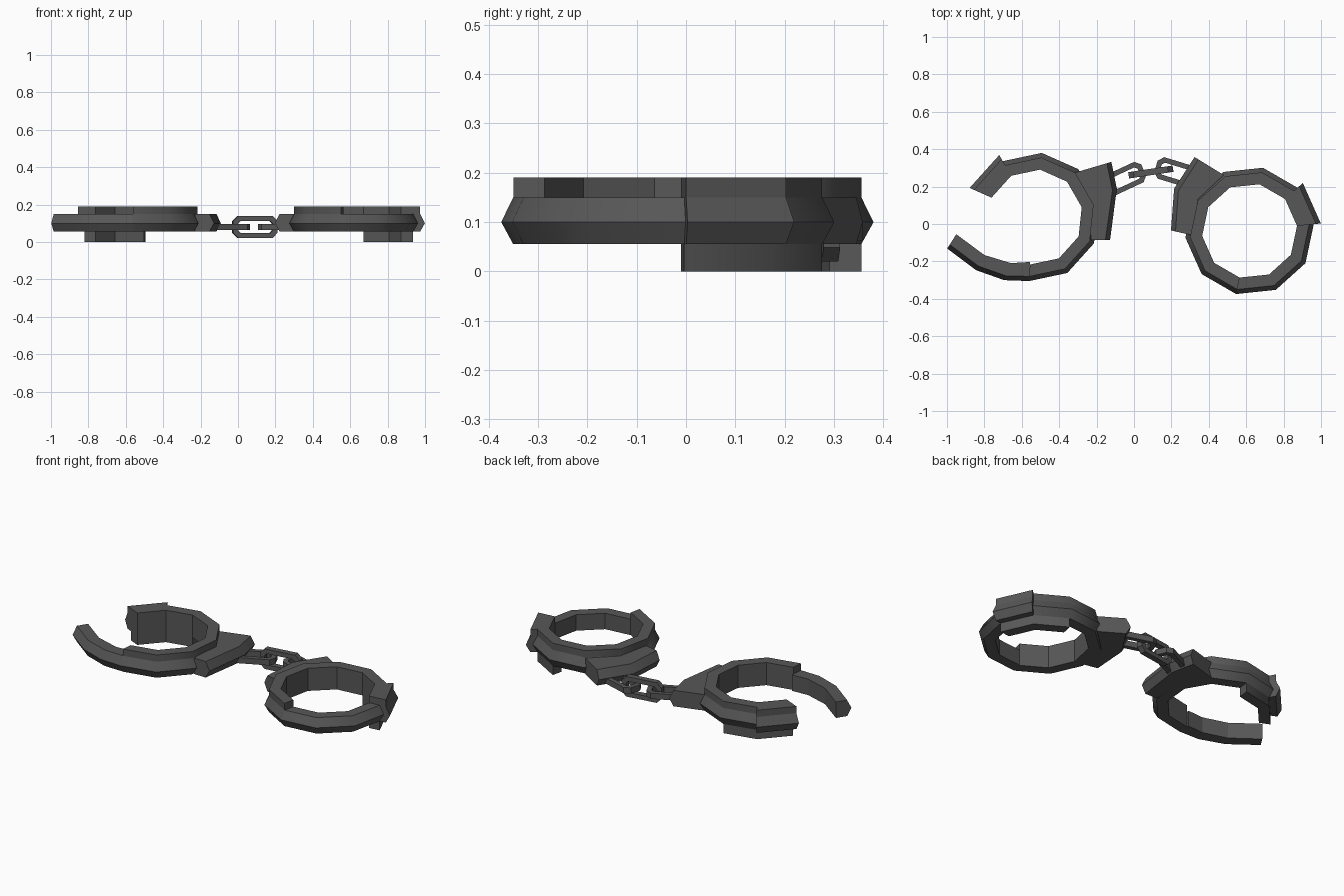
import bpy, bmesh, math
from mathutils import Vector, Matrix

if "Cube" in bpy.data.objects:
    bpy.data.objects.remove(bpy.data.objects["Cube"])

steel = bpy.data.materials.new("dark_grey_steel")
steel.diffuse_color = (0.095, 0.095, 0.095, 1)
steel.use_nodes = True
steel.node_tree.nodes["Principled BSDF"].inputs["Base Color"].default_value = steel.diffuse_color

R_IN, R_OUT, BULGE = 0.255, 0.32, 0.025
STEP = 36

# Cross-sections: (0 = inner edge / 1 = outer edge, extra offset, z)
RAISED = [(0, 0, .055), (1, 0, .055), (1, BULGE, .1), (1, 0, .15), (1, 0, .19), (0, 0, .19)]
ARM = [(0, 0, .055), (1, 0, .055), (1, BULGE, .1), (1, 0, .15), (0, 0, .15)]
PLATE = [(0, 0, 0), (1, 0, 0), (1, 0, .056), (0, 0, .056)]


def finish(bm, name):
    """Clean the normals, keep strong corners sharp and make the object."""
    bmesh.ops.recalc_face_normals(bm, faces=bm.faces)
    for f in bm.faces:
        f.smooth = True
    for e in bm.edges:
        convex = e.is_convex
        e.smooth = convex and e.calc_face_angle(0) < math.radians(38)
    me = bpy.data.meshes.new(name)
    bm.to_mesh(me)
    bm.free()
    me.materials.append(steel)
    ob = bpy.data.objects.new(name, me)
    bpy.context.collection.objects.link(ob)
    return ob


def sweep(name, pairs, profile):
    """Carry a profile along (inner point, outer point) pairs and cap the ends."""
    bm = bmesh.new()
    rows = []
    for a, b in pairs:
        a, b = Vector(a), Vector(b)
        u = (b - a).normalized()
        row = []
        for t, extra, z in profile:
            p = a + (b - a) * t + u * extra
            row.append(bm.verts.new((p.x, p.y, z)))
        rows.append(row)
    n = len(profile)
    for r, s in zip(rows, rows[1:]):
        for i in range(n):
            j = (i + 1) % n
            bm.faces.new((r[i], r[j], s[j], s[i]))
    bm.faces.new(rows[0])
    bm.faces.new(rows[-1][::-1])
    return finish(bm, name)


def arc(centre, start, step, count, r_out=R_OUT):
    """Pairs of inner and outer ring points, one every 36 degrees."""
    out = []
    for k in range(count + 1):
        a = math.radians(start + step * k)
        d = Vector((math.cos(a), math.sin(a)))
        c = Vector(centre)
        out.append((c + d * R_IN, c + d * r_out))
    return out


def cuff(side, centre, hinge, sign):
    """Raised ring from the hinge round to the lock, with lip and under plate."""
    s = STEP * sign
    sweep(side + "_ring", arc(centre, hinge, s, 6), RAISED)
    sweep(side + "_lock_lip", arc(centre, hinge + 6 * s, s, 1, .358), RAISED)
    sweep(side + "_lock_plate", arc(centre, hinge + 5 * s, s, 2), PLATE)


LEFT, RIGHT = (-.529, .037), (.618, -.037)
cuff("left", LEFT, 264, 1)
cuff("right", RIGHT, 258, -1)

# Swinging arms: right one closed, left one open
sweep("right_arm", arc(RIGHT, 258, STEP, 3), ARM)
sweep("left_arm", [((-.555, -.203), (-.56, -.28)), ((-.658, -.209), (-.685, -.277)),
                   ((-.80, -.166), (-.832, -.225)), ((-.95, -.055), (-.985, -.11))], ARM)

# Housings that hold the chain
sweep("left_housing", [((-.315, .275), (-.145, .325)), ((-.24, .13), (-.115, .18)),
                       ((-.23, -.085), (-.153, -.086))], ARM)
sweep("right_housing", [((.48, .262), (.345, .345)), ((.34, .13), (.237, .178)),
                        ((.32, -.062), (.222, -.04))], ARM)


def link(name, centre, angle, upright):
    """Elongated eight-sided chain link with a square bar."""
    L, W, bar, thick, cut = .12, .06, .027, .034, .028
    def outline(l, w, c):
        return [(l, w - c), (l - c, w), (c - l, w), (-l, w - c),
                (-l, c - w), (c - l, -w), (l - c, -w), (l, c - w)]
    bm = bmesh.new()
    loops = []
    for pts, z in ((outline(L, W, cut), -1), (outline(L, W, cut), 1),
                   (outline(L - bar, W - bar, cut * .5), 1),
                   (outline(L - bar, W - bar, cut * .5), -1)):
        loops.append([bm.verts.new((x, y, z * thick / 2)) for x, y in pts])
    for k in range(4):
        p, q = loops[k], loops[(k + 1) % 4]
        for i in range(8):
            j = (i + 1) % 8
            bm.faces.new((p[i], p[j], q[j], q[i]))
    m = Matrix.Translation((*centre, .08)) @ Matrix.Rotation(math.radians(angle), 4, 'Z')
    if upright:
        m = m @ Matrix.Rotation(math.pi / 2, 4, 'X')
    bm.transform(m)
    finish(bm, name)


link("left_chain_link", (-.057, .239), 25, False)
link("middle_chain_link", (.09, .278), 8.5, True)
link("right_chain_link", (.232, .273), -17, False)
